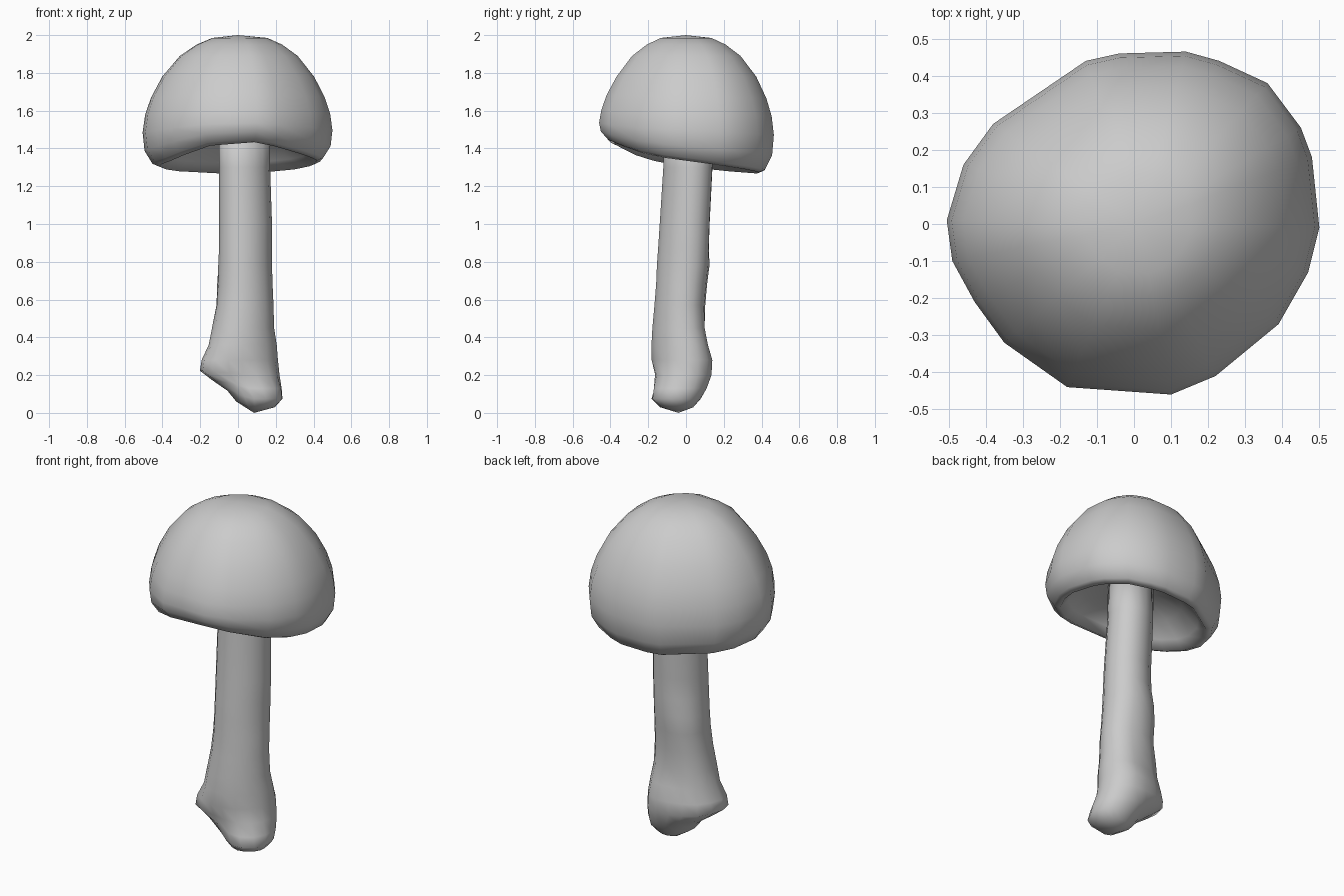
import bpy
import bmesh
from math import cos, sin, tau
from mathutils import Vector

cube = bpy.data.objects.get("Cube")
if cube:
    bpy.data.objects.remove(cube, do_unlink=True)

# One plain grey for the whole mushroom
grey = bpy.data.materials.new("plain grey")
grey.use_nodes = True
colour = (0.6, 0.6, 0.6, 1)
grey.diffuse_color = colour
grey.node_tree.nodes["Principled BSDF"].inputs["Base Color"].default_value = colour


def loft(name, rings, start, end):
    """Skin a list of rings and close both ends with a point."""
    bm = bmesh.new()
    loops = [[bm.verts.new(point) for point in ring] for ring in rings]
    count = len(loops[0])
    for low, high in zip(loops, loops[1:]):
        for i in range(count):
            j = (i + 1) % count
            bm.faces.new((low[i], low[j], high[j], high[i]))
    for tip, loop in ((start, loops[0]), (end, loops[-1])):
        centre = bm.verts.new(tip)
        for i in range(count):
            bm.faces.new((centre, loop[i], loop[(i + 1) % count]))
    bmesh.ops.recalc_face_normals(bm, faces=bm.faces)
    for face in bm.faces:
        face.smooth = True
    mesh = bpy.data.meshes.new(name)
    bm.to_mesh(mesh)
    bm.free()
    mesh.materials.append(grey)
    part = bpy.data.objects.new(name, mesh)
    bpy.context.collection.objects.link(part)


# Cap: an irregular outline scaled along a dome profile, with a rim raised at the front
outline = [(.5, -.01), (.48, .18), (.45, .26), (.36, .38), (.23, .44), (.14, .465),
           (-.04, .46), (-.13, .44), (-.38, .27), (-.46, .16), (-.505, .01),
           (-.49, -.1), (-.43, -.21), (-.35, -.32), (-.18, -.44), (.1, -.46),
           (.22, -.41), (.39, -.27), (.47, -.13)]
# scale, height, share of the rim's unevenness
cap_profile = [(.29, 1.985, 0), (.45, 1.95, 0), (.62, 1.89, 0), (.8, 1.78, 0),
               (.915, 1.67, .1), (.975, 1.58, .2), (1, 1.49, .4), (.98, 1.4, .8),
               (.9, 1.335, 1), (.83, 1.32, 1), (.74, 1.37, .9), (.56, 1.45, .5),
               (.25, 1.5, 0)]


def rim_lift(x, y):
    t = y / .46
    return .03 * x - .05 * t + .06 * max(0, -t) ** 3


cap_rings = [[(x * s + .015 * (1 - s), y * s, z + share * rim_lift(x, y)) for x, y in outline]
             for s, z, share in cap_profile]
loft("cap", cap_rings, (0, 0, 2), (.03, .01, 1.5))

# Stem: oval sections given as height, x centre, x radius, y centre, y radius
sections = [(1.52, .035, .135, .015, .13), (1.3, .035, .135, .01, .132),
            (1, .04, .14, -.007, .134), (.88, .04, .14, -.013, .136),
            (.78, .04, .14, -.018, .138), (.68, .04, .143, -.026, .134),
            (.57, .038, .15, -.035, .134), (.45, .028, .163, -.035, .145),
            (.36, .025, .18, -.03, .155), (.28, .02, .19, -.025, .16),
            (.2, .025, .195, -.025, .155), (.13, .055, .175, -.035, .145),
            (.075, .085, .145, -.05, .13), (.03, .09, .1, -.045, .085)]
# Swellings and dents: centre and push
lumps = [(Vector((-.2, -.1, .22)), .05), (Vector((-.16, .09, .18)), .05),
         (Vector((.18, -.14, .09)), .03), (Vector((.13, .11, .25)), .015),
         (Vector((-.02, -.19, .14)), -.03), (Vector((.02, .13, .4)), -.02),
         (Vector((-.07, .08, .76)), .03), (Vector((-.08, .08, .62)), .035),
         (Vector((-.1, .07, .46)), .025)]
sides = 16


def stem_point(section, i):
    z, cx, rx, cy, ry = section
    angle = tau * i / sides
    out = Vector((cos(angle), sin(angle + .17), 0))
    point = Vector((cx + rx * out.x, cy + ry * out.y, z))
    # The base slants up towards the short side
    point.z += max(0, .06 - point.x) * max(0, .25 - z) * 2
    shift = sum(push * max(0, 1 - (point - centre).length / .15) for centre, push in lumps)
    return point + out * shift


stem_rings = [[stem_point(section, i) for i in range(sides)] for section in sections]
loft("stem", stem_rings, (.035, .015, 1.52), (.085, -.04, 0))
